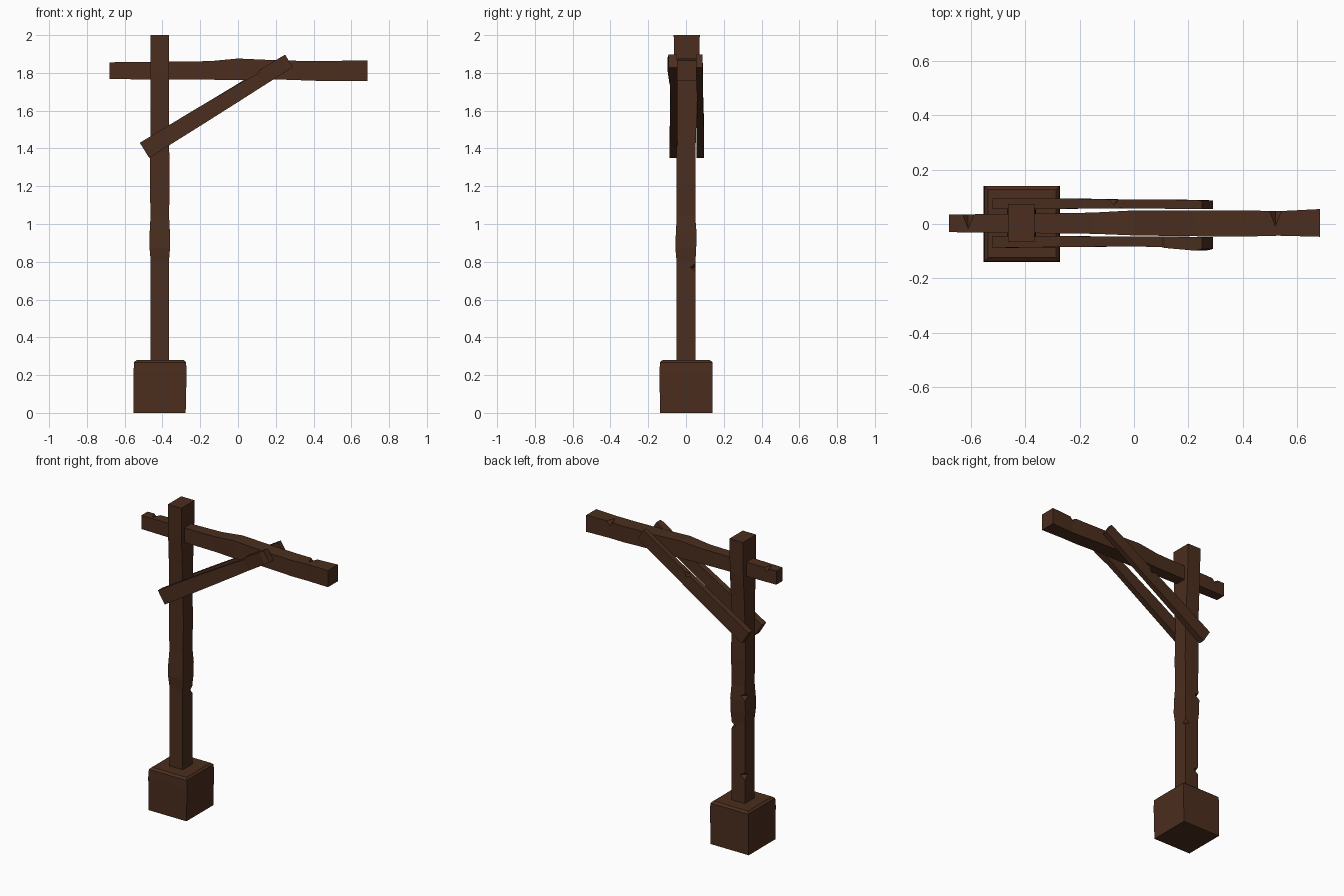
import bpy, bmesh
from math import atan2, hypot
from mathutils import Matrix, Vector

if "Cube" in bpy.data.objects:
    bpy.data.objects.remove(bpy.data.objects["Cube"])

wood = bpy.data.materials.new("dark_wood")
wood.diffuse_color = (0.07, 0.027, 0.013, 1)
wood.use_nodes = True
wood.node_tree.nodes["Principled BSDF"].inputs["Base Color"].default_value = wood.diffuse_color


def loft(name, sections):
    """Timber lofted through quads: each section is a list of 4 corners."""
    bm = bmesh.new()
    rings = [[bm.verts.new(p) for p in s] for s in sections]
    for a, b in zip(rings, rings[1:]):
        for i in range(4):
            j = (i + 1) % 4
            bm.faces.new((a[i], a[j], b[j], b[i]))
    bm.faces.new(rings[0])
    bm.faces.new(rings[-1])
    bmesh.ops.recalc_face_normals(bm, faces=bm.faces)
    me = bpy.data.meshes.new(name)
    bm.to_mesh(me)
    bm.free()
    ob = bpy.data.objects.new(name, me)
    bpy.context.collection.objects.link(ob)
    me.materials.append(wood)
    return ob


def notch(ob, places, size):
    """Chip edges with diamond-shaped cutters."""
    bm = bmesh.new()
    for p in places:
        bmesh.ops.create_uvsphere(bm, u_segments=4, v_segments=2, radius=1,
                                  matrix=Matrix.Translation(p) @ Matrix.Diagonal((*size, 1)))
    me = bpy.data.meshes.new(ob.name + "_cutter")
    bm.to_mesh(me)
    bm.free()
    me.materials.append(wood)
    cutter = bpy.data.objects.new(me.name, me)
    bpy.context.collection.objects.link(cutter)
    cutter.matrix_world = ob.matrix_world.copy()
    cutter.hide_render = True
    cutter.hide_set(True)
    mod = ob.modifiers.new("chips", "BOOLEAN")
    mod.operation = "DIFFERENCE"
    mod.object = cutter


def along_x(rows):
    """Rows of x, y0, y1, z0, z1."""
    return [[(x, y0, z0), (x, y1, z0), (x, y1, z1), (x, y0, z1)] for x, y0, y1, z0, z1 in rows]


def along_z(rows):
    """Rows of z, x0, x1, y0, y1."""
    return [[(x0, y0, z), (x1, y0, z), (x1, y1, z), (x0, y1, z)] for z, x0, x1, y0, y1 in rows]


# Foot block with chamfered top
loft("foot_block", along_z([
    (0, -.553, -.277, -.138, .14), (.22, -.553, -.272, -.14, .14),
    (.268, -.55, -.275, -.138, .14), (.28, -.537, -.287, -.124, .126)]))

# Upright post, swollen at mid height and wider at the head
post = loft("post", along_z([
    (.27, -.462, -.366, -.05, .05), (.80, -.462, -.366, -.05, .05),
    (.87, -.468, -.36, -.056, .054), (.95, -.468, -.36, -.054, .056),
    (1.04, -.463, -.365, -.049, .049), (1.22, -.467, -.362, -.049, .05),
    (1.38, -.465, -.364, -.049, .05), (1.62, -.463, -.366, -.055, .058),
    (1.78, -.463, -.366, -.062, .068), (2.0, -.463, -.366, -.065, .073)]))
notch(post, [(-.362, .05, .77), (-.466, .054, .98), (-.462, .05, .46)], (.032, .032, .025))

# Cross arm
beam = loft("cross_arm", along_x([
    (-.68, -.03, .035, 1.767, 1.856), (-.35, -.034, .038, 1.765, 1.86),
    (-.15, -.036, .042, 1.764, 1.862), (0, -.042, .05, 1.762, 1.876),
    (.22, -.045, .05, 1.765, 1.866), (.42, -.046, .05, 1.758, 1.862),
    (.53, -.043, .047, 1.757, 1.864), (.685, -.047, .055, 1.757, 1.866)]))
notch(beam, [(.52, .047, 1.864), (-.61, .036, 1.858)], (.022, .055, .028))

# Pair of diagonal braces, lofted along local x then tilted
low, high = Vector((-.495, 0, 1.39)), Vector((.27, 0, 1.863))
d = high - low
length = hypot(d.x, d.z)
tilt = Matrix.Translation(low) @ Matrix.Rotation(-atan2(d.z, d.x), 4, "Y")
front = [(0, -.088, -.045, -.047, .047), (.35, -.084, -.045, -.045, .043),
         (.62, -.083, -.046, -.042, .036), (.72, -.085, -.046, -.04, .03),
         (.74, -.088, -.046, -.04, .042), (length - .03, -.098, -.048, -.039, .04),
         (length, -.092, -.048, -.039, .039)]
back = [(0, .055, .094, -.047, .047), (.3, .056, .094, -.045, .044),
        (.55, .058, .09, -.043, .04), (.75, .056, .09, -.04, .04),
        (length, .055, .087, -.039, .039)]
for name, rows, chip in (("front_brace", front, None), ("back_brace", back, (.52, .092, .04))):
    brace = loft(name, along_x(rows))
    brace.matrix_world = tilt
    if chip:
        notch(brace, [chip], (.025, .022, .025))
